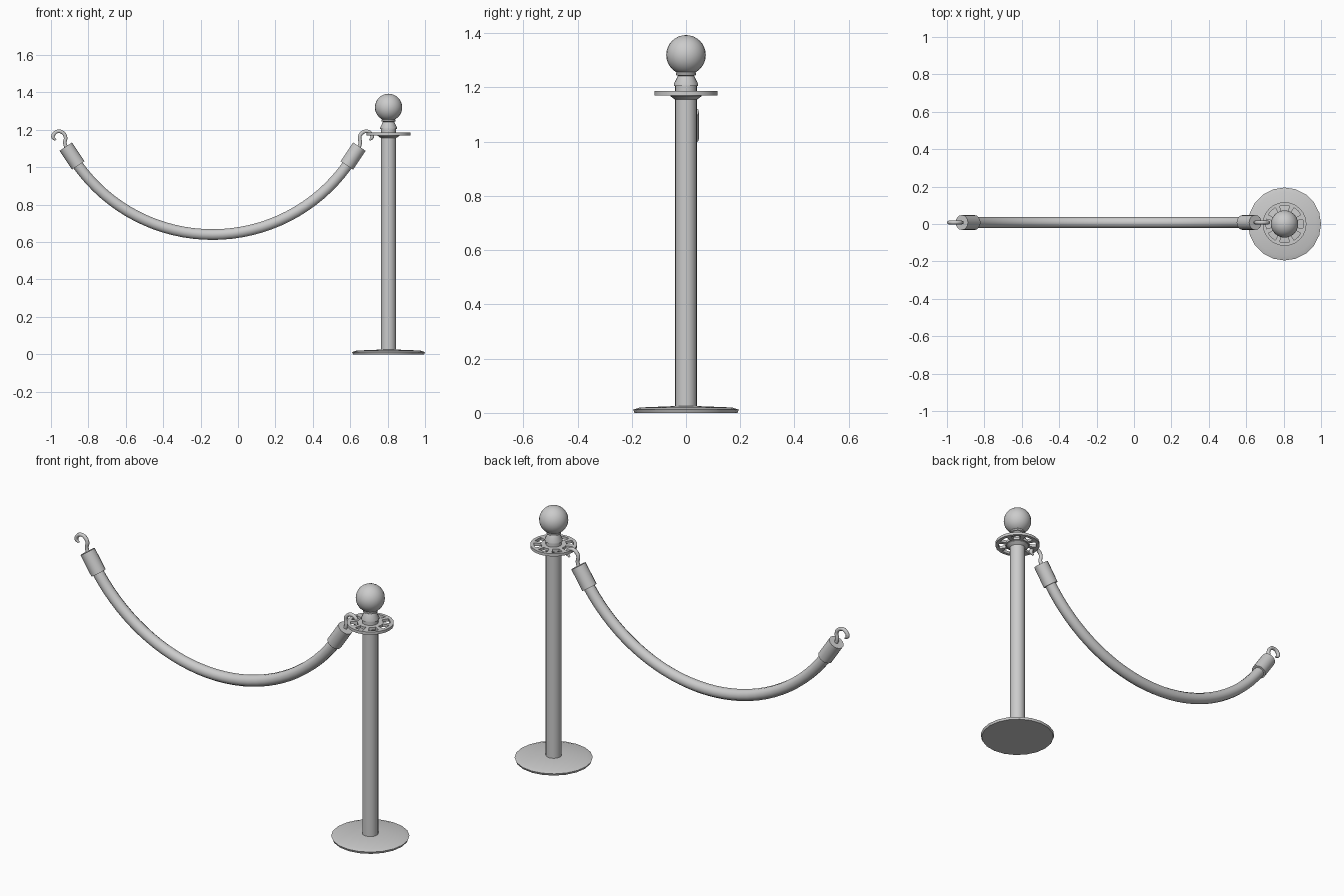
import bpy, bmesh
from math import sin, cos, pi, asin
from mathutils import Vector

cube = bpy.data.objects.get("Cube")
if cube:
    bpy.data.objects.remove(cube, do_unlink=True)

GREY = (0.6, 0.6, 0.6, 1)
metal = bpy.data.materials.new("light grey")
metal.use_nodes = True
metal.diffuse_color = GREY
metal.node_tree.nodes["Principled BSDF"].inputs["Base Color"].default_value = GREY

POST_X = 0.805
ROPE_X, ROPE_Y = -0.136, 0.008


def finish(ob, angle=35):
    """Give the part its material and smooth shading with sharp edges."""
    ob.data.materials.clear()
    ob.data.materials.append(metal)
    bpy.ops.object.select_all(action='DESELECT')
    ob.select_set(True)
    bpy.context.view_layer.objects.active = ob
    bpy.ops.object.shade_smooth_by_angle(angle=angle * pi / 180)
    return ob


def mesh_object(name, bm):
    bmesh.ops.recalc_face_normals(bm, faces=bm.faces)
    me = bpy.data.meshes.new(name)
    bm.to_mesh(me)
    bm.free()
    ob = bpy.data.objects.new(name, me)
    bpy.context.collection.objects.link(ob)
    return ob


def lathe(name, profile, sides):
    """Solid of revolution around the post axis from (radius, z) points."""
    bm = bmesh.new()
    rings = [[bm.verts.new((r * cos(2 * pi * i / sides), r * sin(2 * pi * i / sides), z))
              for i in range(sides)] for r, z in profile]
    for a, b in zip(rings, rings[1:]):
        for i in range(sides):
            j = (i + 1) % sides
            bm.faces.new((a[i], a[j], b[j], b[i]))
    bm.faces.new(rings[0])
    bm.faces.new(rings[-1])
    ob = mesh_object(name, bm)
    ob.location.x = POST_X
    return finish(ob)


def tube(name, points, radius, smooth_path=False, tip=1.0):
    """Round tube along a path, converted to a mesh."""
    cu = bpy.data.curves.new(name, 'CURVE')
    cu.dimensions = '3D'
    cu.bevel_depth = radius
    cu.bevel_resolution = 3
    cu.use_fill_caps = True
    cu.resolution_u = 4
    sp = cu.splines.new('BEZIER' if smooth_path else 'POLY')
    pts = sp.bezier_points if smooth_path else sp.points
    pts.add(len(points) - 1)
    for p, co in zip(pts, points):
        if smooth_path:
            p.co = co
            p.handle_left_type = p.handle_right_type = 'AUTO'
        else:
            p.co = (*co, 1)
    pts[-1].radius = tip
    ob = bpy.data.objects.new(name, cu)
    bpy.context.collection.objects.link(ob)
    bpy.ops.object.select_all(action='DESELECT')
    ob.select_set(True)
    bpy.context.view_layer.objects.active = ob
    bpy.ops.object.convert(target='MESH')
    return finish(bpy.context.view_layer.objects.active, 45)


# Base plate, post and neck
lathe("base", [(0.19, 0), (0.195, 0.012), (0.17, 0.02), (0.045, 0.025)], 20)
lathe("post", [(0.04, 0.015), (0.04, 1.155), (0.058, 1.168), (0.058, 1.175)], 20)
lathe("neck", [(0.04, 1.18), (0.04, 1.205), (0.045, 1.205), (0.045, 1.212),
               (0.03, 1.243), (0.037, 1.246), (0.037, 1.254), (0.03, 1.262)], 20)

# Ball finial
bpy.ops.mesh.primitive_uv_sphere_add(segments=24, ring_count=16, radius=0.073,
                                     location=(POST_X, 0, 1.32))
ball = bpy.context.object
ball.name = "ball_finial"
finish(ball, 60)

# Slotted hook ring: two of every three columns are open between the rims
SLOTS = 8
cols = SLOTS * 3
bm = bmesh.new()
grid = []
for i in range(cols):
    a = 2 * pi * (i - 1) / cols
    grid.append([bm.verts.new((r * cos(a), r * sin(a), 1.171))
                 for r in (0.035, 0.064, 0.1, 0.117)])
for i in range(cols):
    a, b = grid[i], grid[(i + 1) % cols]
    for k in range(3):
        if k == 1 and i % 3 != 2:
            continue
        bm.faces.new((a[k], a[k + 1], b[k + 1], b[k]))
top = bmesh.ops.extrude_face_region(bm, geom=bm.faces[:])
bmesh.ops.translate(bm, vec=(0, 0, 0.015),
                    verts=[g for g in top["geom"] if isinstance(g, bmesh.types.BMVert)])
ring = mesh_object("hook_ring", bm)
ring.location.x = POST_X
finish(ring)

# Hanging rope along a circular arc
LOW, ARC = 0.64, 0.885
end = asin(0.72 / ARC)
tube("rope", [(ROPE_X + ARC * sin(t), ROPE_Y, LOW + ARC * (1 - cos(t)))
              for t in [end * (i / 16 - 1) for i in range(33)]], 0.03)

# End sleeves and hooks on both sides
hook_path = [(0.775, 1.09), (0.79, 1.13), (0.786, 1.16), (0.8, 1.184), (0.825, 1.192),
             (0.846, 1.18), (0.853, 1.16), (0.838, 1.145)]
for side, label in ((-1, "right"), (1, "left")):
    low = Vector((ROPE_X + side * 0.718, ROPE_Y, 1.01))
    high = Vector((ROPE_X + side * 0.785, ROPE_Y, 1.11))
    bpy.ops.mesh.primitive_cylinder_add(vertices=16, radius=0.04, depth=(high - low).length,
                                        location=(low + high) / 2)
    sleeve = bpy.context.object
    sleeve.name = label + "_sleeve"
    sleeve.rotation_euler = (high - low).to_track_quat('Z', 'Y').to_euler()
    finish(sleeve)
    tube(label + "_hook", [(ROPE_X + side * x, ROPE_Y, z) for x, z in hook_path],
         0.01, True, 0.5)
